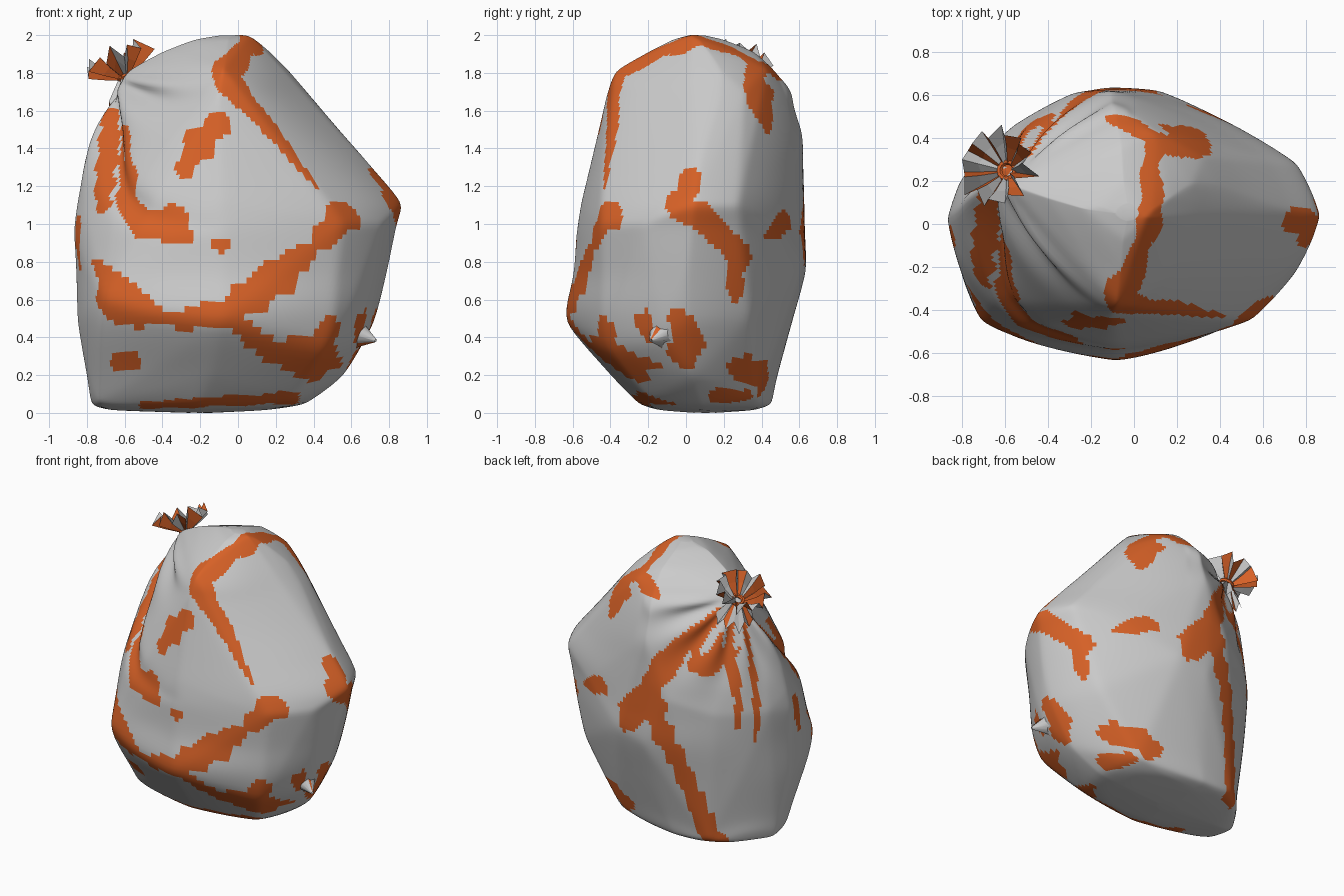
import bpy, bmesh, math
from mathutils import Vector
from mathutils.bvhtree import BVHTree

if "Cube" in bpy.data.objects:
    bpy.data.objects.remove(bpy.data.objects["Cube"])

orange = bpy.data.materials.new("orange_patch")
orange.diffuse_color = (0.68, 0.12, 0.02, 1)
orange.use_nodes = True
orange.node_tree.nodes["Principled BSDF"].inputs["Base Color"].default_value = orange.diffuse_color
grey = bpy.data.materials.new("grey_sack")
grey.diffuse_color = (0.6, 0.6, 0.6, 1)
grey.use_nodes = True
grey.node_tree.nodes["Principled BSDF"].inputs["Base Color"].default_value = grey.diffuse_color

NECK = Vector((-0.59, 0.25, 1.78))
AXIS = Vector((-0.4, 0.15, 0.9)).normalized()

# Horizontal sections: z, x min, x max, y min, y max, centre x, centre y
KEYS = [
    (0.00, -0.25, -0.15, 0.05, 0.15, -0.20, 0.10),
    (0.015, -0.68, 0.15, -0.14, 0.36, -0.22, 0.10),
    (0.05, -0.775, 0.36, -0.25, 0.45, -0.22, 0.08),
    (0.20, -0.80, 0.56, -0.40, 0.48, -0.15, 0.03),
    (0.48, -0.85, 0.72, -0.635, 0.56, -0.10, 0.0),
    (0.75, -0.855, 0.79, -0.58, 0.635, -0.10, 0.0),
    (0.97, -0.87, 0.83, -0.58, 0.625, -0.10, 0.02),
    (1.12, -0.85, 0.86, -0.555, 0.62, -0.10, 0.04),
    (1.30, -0.81, 0.71, -0.51, 0.62, -0.10, 0.06),
    (1.50, -0.745, 0.53, -0.46, 0.61, -0.10, 0.12),
    (1.68, -0.66, 0.38, -0.42, 0.56, -0.10, 0.18),
    (1.81, -0.58, 0.27, -0.37, 0.47, -0.08, 0.18),
    (1.91, -0.40, 0.17, -0.20, 0.36, -0.06, 0.12),
    (1.975, -0.23, 0.09, -0.07, 0.20, -0.05, 0.07),
    (2.00, -0.08, 0.02, 0.02, 0.09, -0.03, 0.05),
]
# Stuffing corners that push the cloth out
CORNERS = [
    (.06, .03, 2), (-.15, .08, 1.99), (-.08, -.36, 1.8), (.1, .43, 1.82), (.32, .31, 1.7),
    (.87, .04, 1.1), (.77, .28, 1.1), (.76, -.22, 1.0), (.57, -.46, 1.0), (-.08, -.64, .5),
    (-.72, -.47, .6), (.48, -.43, .32), (.68, -.12, .4), (.3, -.2, .05), (.28, .38, .06),
    (-.5, .45, .05), (-.74, -.1, .05), (-.15, .63, 1.2), (-.28, .62, 1.1), (.12, .63, .8),
    (.45, .46, 1.0), (-.55, .45, 1.0), (-.8, .2, 1.0), (-.62, -.33, 1.05), (.6, .35, .5),
]

# Patch strokes: (coordinate, coordinate, half width) as seen in each view
FRONT = [
    [(0.05, 1.95, .04), (-0.05, 1.74, .06), (0.06, 1.62, .05), (0.25, 1.4, .03), (0.42, 1.2, .01)],
    [(-0.1, 1.53, .06), (-0.2, 1.43, .08), (-0.29, 1.28, .04)],
    [(-0.6, 1.5, .02), (-0.58, 1.1, .06), (-0.5, 1.0, .09), (-0.36, 1.0, .09), (-0.25, .92, .03)],
    [(-0.13, .88, .03), (-0.09, .88, .04)],
    [(-0.75, .8, .02), (-0.62, .58, .11), (-0.4, .49, .04), (-0.05, .53, .08), (0.2, .71, .1),
     (0.4, .88, .04), (0.55, 1.03, .09)],
    [(0.0, .47, .05), (0.15, .34, .07), (0.42, .29, .11), (0.48, .45, .05)],
    [(-0.63, .26, .05), (-0.56, .27, .05)],
    [(-0.5, .04, .02), (0.3, .08, .03)],
]
RIGHT = [
    [(0.03, 1.25, .05), (-0.03, 1.08, .08), (0.08, 1.05, .08), (0.27, .85, .07), (.26, .62, .03)],
    [(-0.22, .5, .05), (-0.2, .42, .03)],
    [(-0.02, .48, .07), (0.0, .34, .09)],
    [(0.38, 1.75, .03), (0.40, 1.66, .07), (.43, 1.5, .02)],
    [(0.44, .93, .02), (0.51, 1.0, .06)],
    [(0.15, .08, .04), (.32, .09, .04)],
]
TOP = [
    [(-0.08, -.34, .07), (0.02, -.15, .04), (.08, .03, .06), (.08, .3, .04), (.12, .42, .06), (-.12, .49, .02)],
    [(.12, .40, .06), (.3, .33, .03)],
    [(-.05, -.36, .06), (.25, -.43, .01)],
]
BACK = [
    [(-0.5, 1.7, .03), (-0.35, 1.5, .06), (-0.15, 1.2, .08), (-0.2, .95, .08), (-0.35, .6, .06), (-0.5, .05, .07)],
    [(-0.1, 1.1, .08), (0.02, .9, .1)],
    [(0.2, .17, .07), (0.45, .25, .05)],
]
LEFT = [
    [(0.27, 1.7, .02), (0.34, 1.4, .025), (0.36, .9, .012)],
    [(0.23, 1.7, .02), (0.25, 1.3, .025), (0.27, .8, .012)],
    [(0.40, 1.55, .05), (0.44, 1.35, .07)],
    [(0.15, 1.6, .02), (-0.05, 1.35, .03), (-0.25, 1.1, .04)],
    [(-0.05, 1.0, .05), (-0.1, .78, .03)],
]
# strokes, first axis, second axis, facing test
VIEWS = [(FRONT, 0, 2, lambda n: n.y < -.12), (RIGHT, 1, 2, lambda n: n.x > .35),
         (TOP, 0, 1, lambda n: n.z > .45), (BACK, 0, 2, lambda n: n.y > .15),
         (LEFT, 1, 2, lambda n: n.x < -.25)]


def spline(a, b, c, d, t):
    return [q + .5 * t * (r - p + t * (2*p - 5*q + 4*r - s + t * (3*(q - r) + s - p)))
            for p, q, r, s in zip(a, b, c, d)]


def in_stroke(u, v, stroke):
    for (a, b, w0), (c, d, w1) in zip(stroke, stroke[1:]):
        dx, dy = c - a, d - b
        t = max(0, min(1, ((u-a)*dx + (v-b)*dy) / (dx*dx + dy*dy)))
        w = (w0 + t*(w1 - w0)) * (1 + .2*math.sin(23*u + 31*v))
        if math.hypot(u - a - t*dx, v - b - t*dy) < w:
            return True
    return False


def make_object(name, bm, smooth):
    bmesh.ops.recalc_face_normals(bm, faces=bm.faces)
    mesh = bpy.data.meshes.new(name)
    bm.to_mesh(mesh)
    bm.free()
    mesh.materials.append(grey)
    mesh.materials.append(orange)
    for p in mesh.polygons:
        p.use_smooth = smooth
    ob = bpy.data.objects.new(name, mesh)
    bpy.context.collection.objects.link(ob)
    return ob


def loft(bm, rings):
    rows = [[bm.verts.new(p) for p in r] for r in rings]
    n = len(rows[0])
    for a, b in zip(rows, rows[1:]):
        for i in range(n):
            bm.faces.new((a[i], a[(i+1) % n], b[(i+1) % n], b[i]))
    return rows


# Taut hull over the stuffing, used to pull the lofted sack in
bm = bmesh.new()
for z, x0, x1, y0, y1, cx, cy in KEYS:
    for p in ((x0, cy, z), (x1, cy, z), (cx, y0, z), (cx, y1, z)):
        bm.verts.new(p)
for p in CORNERS:
    bm.verts.new(p)
bmesh.ops.convex_hull(bm, input=bm.verts)
hull = BVHTree.FromBMesh(bm)
bm.free()
CORE = Vector((-.1, .05, .95))


def taut(p, amount):
    hit = hull.ray_cast(CORE, p - CORE)[0]
    return p.lerp(hit, amount) if hit else p


# Sack body, with pleats gathered towards the neck
SEG, SUB = 192, 8
POWER = (1.8, 1.85, 2.4, 2.0)
PLEAT_U = Vector((-0.8, 0.33, 0.5)).cross((0, 0, 1)).normalized()
rings = []
for k in range(len(KEYS) - 1):
    for s in range(SUB + (k == len(KEYS) - 2)):
        z, x0, x1, y0, y1, cx, cy = spline(KEYS[max(k-1, 0)], KEYS[k], KEYS[k+1],
                                           KEYS[min(k+2, len(KEYS)-1)], s / SUB)
        ring = []
        for i in range(SEG):
            c, sn = math.cos(2*math.pi*i/SEG), math.sin(2*math.pi*i/SEG)
            n = POWER[i * 4 // SEG]
            if c < 0 and z > 1.2:
                n += (1.5 - n) * min(1, (z - 1.2) / .5)
            fx, fy = abs(c)**(2/n), abs(sn)**(2/n)
            p = Vector((cx + fx*(x1-cx if c > 0 else x0-cx),
                        cy + fy*(y1-cy if sn > 0 else y0-cy), max(0, min(2, z))))
            p = taut(p, .6)
            out = Vector((c, sn, 0))
            d = p - NECK
            dist = d.length
            theta = math.atan2(d.dot(PLEAT_U), -d.z)
            if d.z < 0 and c < .2:
                p += out * .025 * math.cos(13*theta) * math.exp(-((dist-.3)/.28)**2) * min(1, dist/.15)
            # fold running down the front left
            if .95 < z < 1.75 and c < 0:
                t = (1.75 - z) / .8
                p -= out * .06 * math.sin(math.pi*t) * math.exp(-((p.y - .22 + .77*t)/.07)**2)
            ring.append(p)
        rings.append(ring)
bm = bmesh.new()
rows = loft(bm, rings)
bm.faces.new(rows[0])
bm.faces.new(rows[-1])
for _ in range(3):
    bmesh.ops.smooth_vert(bm, verts=bm.verts, factor=.5, use_axis_x=True, use_axis_y=True, use_axis_z=True)
bmesh.ops.recalc_face_normals(bm, faces=bm.faces)
bm.normal_update()
for f in bm.faces:
    m = f.calc_center_median()
    f.material_index = int(any(ok(f.normal) and any(in_stroke(m[a], m[b], st) for st in strokes)
                               for strokes, a, b, ok in VIEWS))
make_object("sack_body", bm, True)


# Crumpled pleated tufts: (radius, height, pleat depth) rings about an axis
def tuft(name, origin, axis, profile, folds, colour, smooth=False):
    q = axis.to_track_quat('Z', 'Y')
    rings = [[origin + q @ Vector((
        r * (1 + .1*math.sin(i*2.3)) * (1 + depth*.12*(-1)**i) * math.cos(math.pi*i/folds),
        r * (1 + .1*math.sin(i*2.3)) * (1 + depth*.12*(-1)**i) * math.sin(math.pi*i/folds),
        h - depth*.035*(-1)**i + depth*.015*math.sin(i*1.7))) for i in range(folds*2)]
        for r, h, depth in profile]
    bm = bmesh.new()
    loft(bm, rings)
    for i, f in enumerate(bm.faces):
        f.material_index = int(colour(i))
    return make_object(name, bm, smooth)


tuft("neck_gather", NECK, Vector((-0.25, 0.1, 0.95)).normalized(),
     [(.13, -.13, .8), (.07, -.05, .5), (.035, 0, .2)], 10, lambda i: i % 5 == 1)
tuft("flared_neck_top", NECK - Vector((.01, 0, 0)), AXIS,
     [(.035, 0, .2), (.11, .055, .6), (.17, .11, 1)], 11, lambda i: i % 22 % 5 in (0, 3))
tuft("corner_tuft", Vector((.63, -.13, .42)), Vector((.8, -.45, -.3)).normalized(),
     [(.15, -.07, .2), (.06, .02, .3), (.008, .12, 0)], 6, lambda i: i % 6 == 2, True)

# Tie around the neck
bpy.ops.mesh.primitive_torus_add(major_radius=.04, minor_radius=.014, major_segments=16,
                                 minor_segments=6, location=NECK)
tie = bpy.context.object
tie.name = "neck_tie"
tie.rotation_euler = AXIS.to_track_quat('Z', 'Y').to_euler()
tie.data.materials.append(orange)
